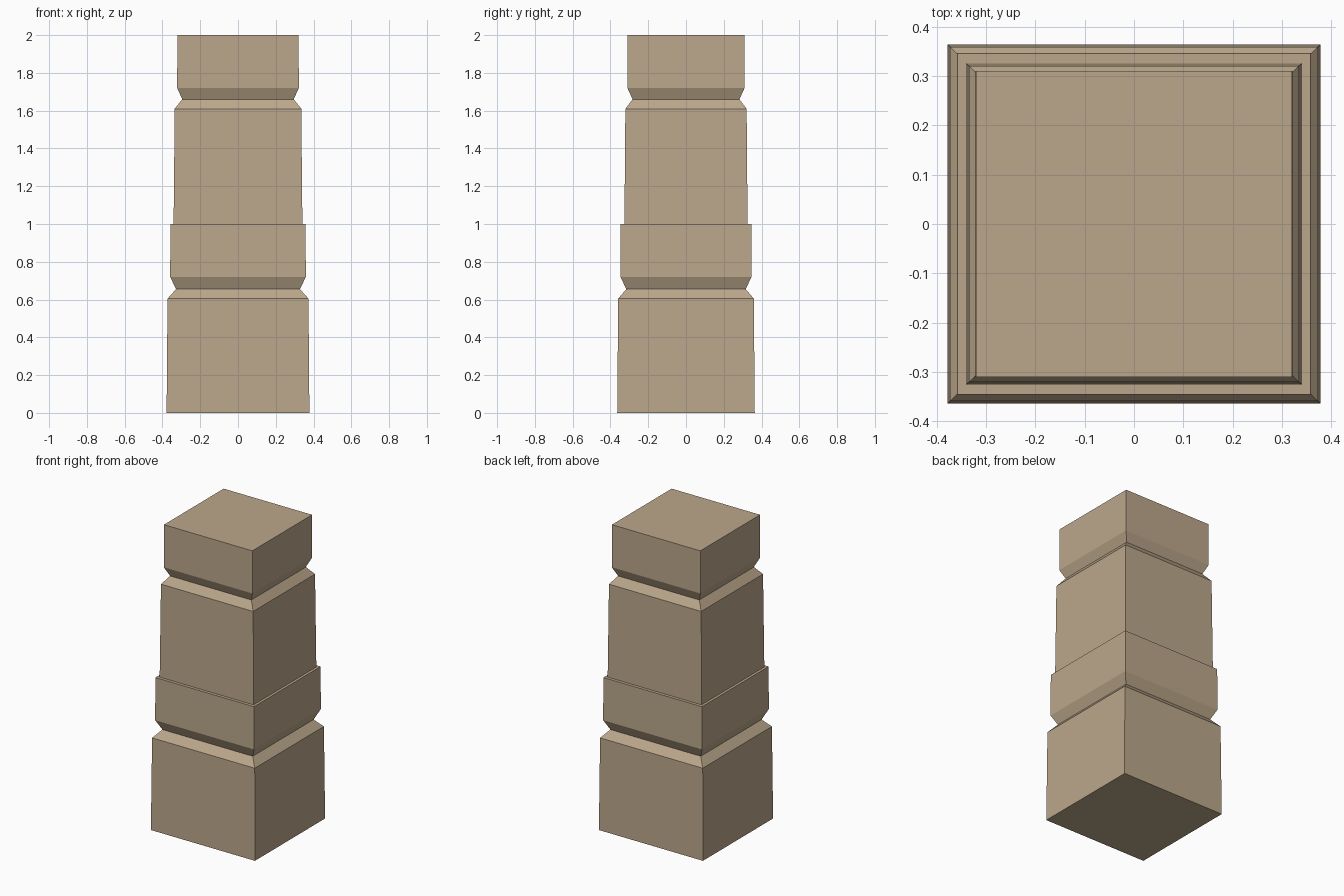
import bpy, bmesh

if "Cube" in bpy.data.objects:
    bpy.data.objects.remove(bpy.data.objects["Cube"])


def loft(name, sections, mat):
    """Closed rectangular loft through (half_x, half_y, z) sections."""
    bm = bmesh.new()
    rings = [[bm.verts.new((sx * hx, sy * hy, z))
              for sx, sy in ((-1, -1), (1, -1), (1, 1), (-1, 1))]
             for hx, hy, z in sections]
    for a, b in zip(rings, rings[1:]):
        for i in range(4):
            j = (i + 1) % 4
            bm.faces.new((a[i], a[j], b[j], b[i]))
    bm.faces.new(rings[0][::-1])
    bm.faces.new(rings[-1])
    bmesh.ops.recalc_face_normals(bm, faces=bm.faces)
    me = bpy.data.meshes.new(name)
    bm.to_mesh(me)
    bm.free()
    me.materials.append(mat)
    ob = bpy.data.objects.new(name, me)
    bpy.context.collection.objects.link(ob)
    return ob


stone = bpy.data.materials.new("sandstone")
stone.diffuse_color = (0.50, 0.39, 0.26, 1)
stone.use_nodes = True
stone.node_tree.nodes["Principled BSDF"].inputs["Base Color"].default_value = stone.diffuse_color

# Whole pillar: two tapered blocks, each with a V groove and a straight cap
loft("stone_pillar", [
    (0.378, 0.364, 0.0),
    (0.373, 0.359, 0.605),
    (0.328, 0.316, 0.655),
    (0.359, 0.347, 0.72),
    (0.358, 0.346, 1.0),
    (0.341, 0.326, 1.0),
    (0.335, 0.321, 1.61),
    (0.295, 0.283, 1.66),
    (0.322, 0.310, 1.72),
    (0.321, 0.310, 2.0),
], stone)
